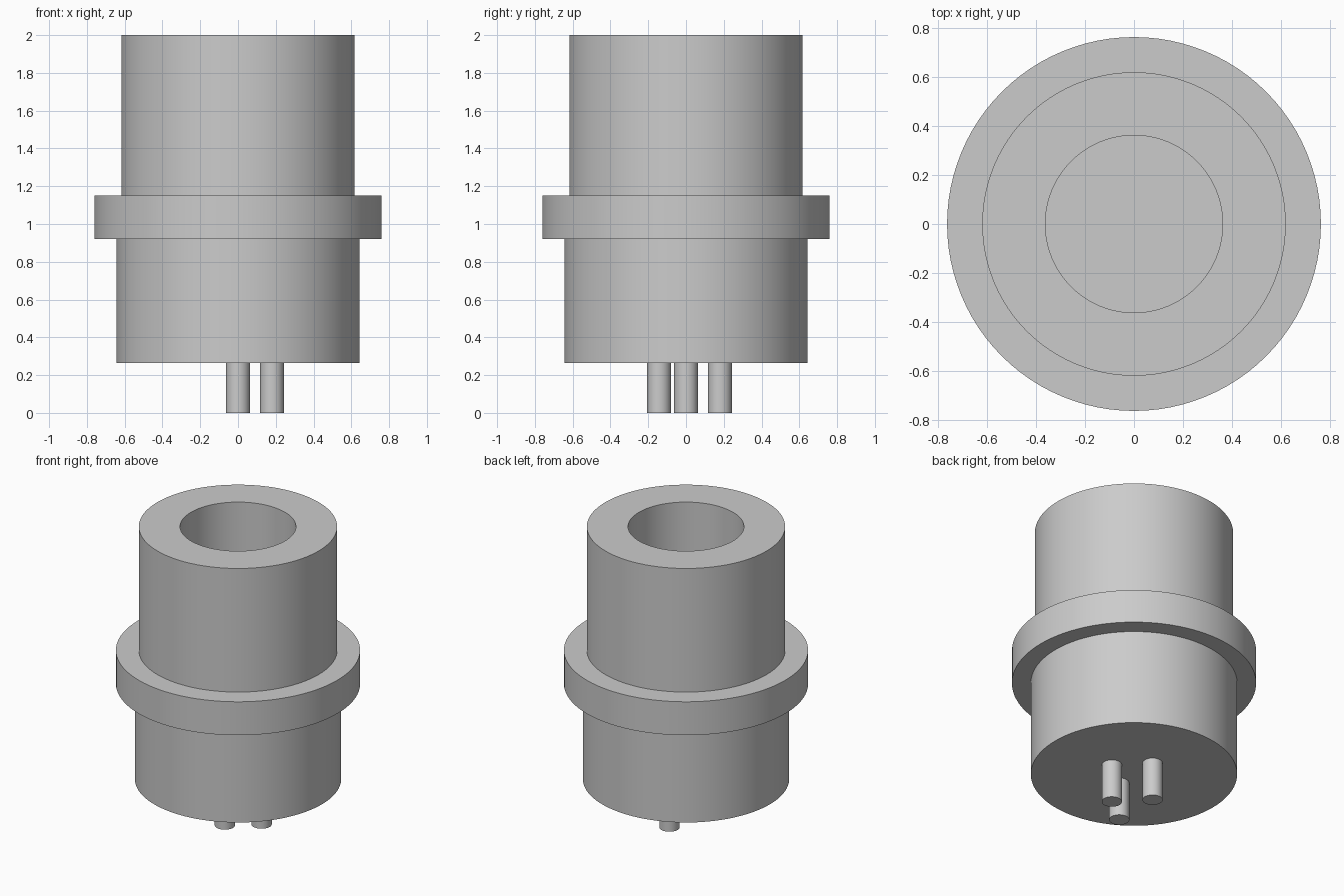
import bpy
import bmesh
from math import radians
from mathutils import Matrix, Vector

cube = bpy.data.objects.get("Cube")
if cube:
    bpy.data.objects.remove(cube, do_unlink=True)

# One plain grey for every part
grey = bpy.data.materials.new("plain grey")
grey.use_nodes = True
colour = (0.6, 0.6, 0.6, 1)
grey.diffuse_color = colour
grey.node_tree.nodes["Principled BSDF"].inputs["Base Color"].default_value = colour


def lathe(name, profile, centre=(0, 0), segments=96):
    """Revolve a (radius, height) profile around a vertical axis."""
    bm = bmesh.new()
    verts = [bm.verts.new((r, 0, z)) for r, z in profile]
    edges = [bm.edges.new(pair) for pair in zip(verts, verts[1:])]
    bmesh.ops.spin(bm, geom=verts + edges, cent=(0, 0, 0), axis=(0, 0, 1),
                   angle=radians(360), steps=segments, use_merge=True)
    bmesh.ops.remove_doubles(bm, verts=bm.verts, dist=0.0001)
    bmesh.ops.recalc_face_normals(bm, faces=bm.faces)
    mesh = bpy.data.meshes.new(name)
    bm.to_mesh(mesh)
    bm.free()
    mesh.materials.append(grey)
    obj = bpy.data.objects.new(name, mesh)
    obj.location = (*centre, 0)
    bpy.context.collection.objects.link(obj)
    bpy.ops.object.select_all(action="DESELECT")
    obj.select_set(True)
    bpy.context.view_layer.objects.active = obj
    bpy.ops.object.shade_smooth_by_angle(angle=radians(30))
    return obj


def disc(name, radius, bottom, top, **options):
    return lathe(name, [(0, bottom), (radius, bottom), (radius, top), (0, top)],
                 **options)


# Stacked body: lower barrel, collar, hollow upper sleeve
disc("lower_barrel", 0.643, 0.265, 1.0)
disc("collar", 0.761, 0.92, 1.15)
outer, bore, base, rim = 0.618, 0.361, 1.05, 2.0
lathe("upper_sleeve", [(bore, base), (outer, base), (outer, rim),
                       (bore, rim), (bore, base)])

# Three contact pins under the barrel
pins = {"front": (0, -0.143), "left": (0.18, 0), "back": (0, 0.18)}
for side, centre in pins.items():
    disc(side + "_pin", 0.063, 0, 0.3, centre=centre, segments=32)
